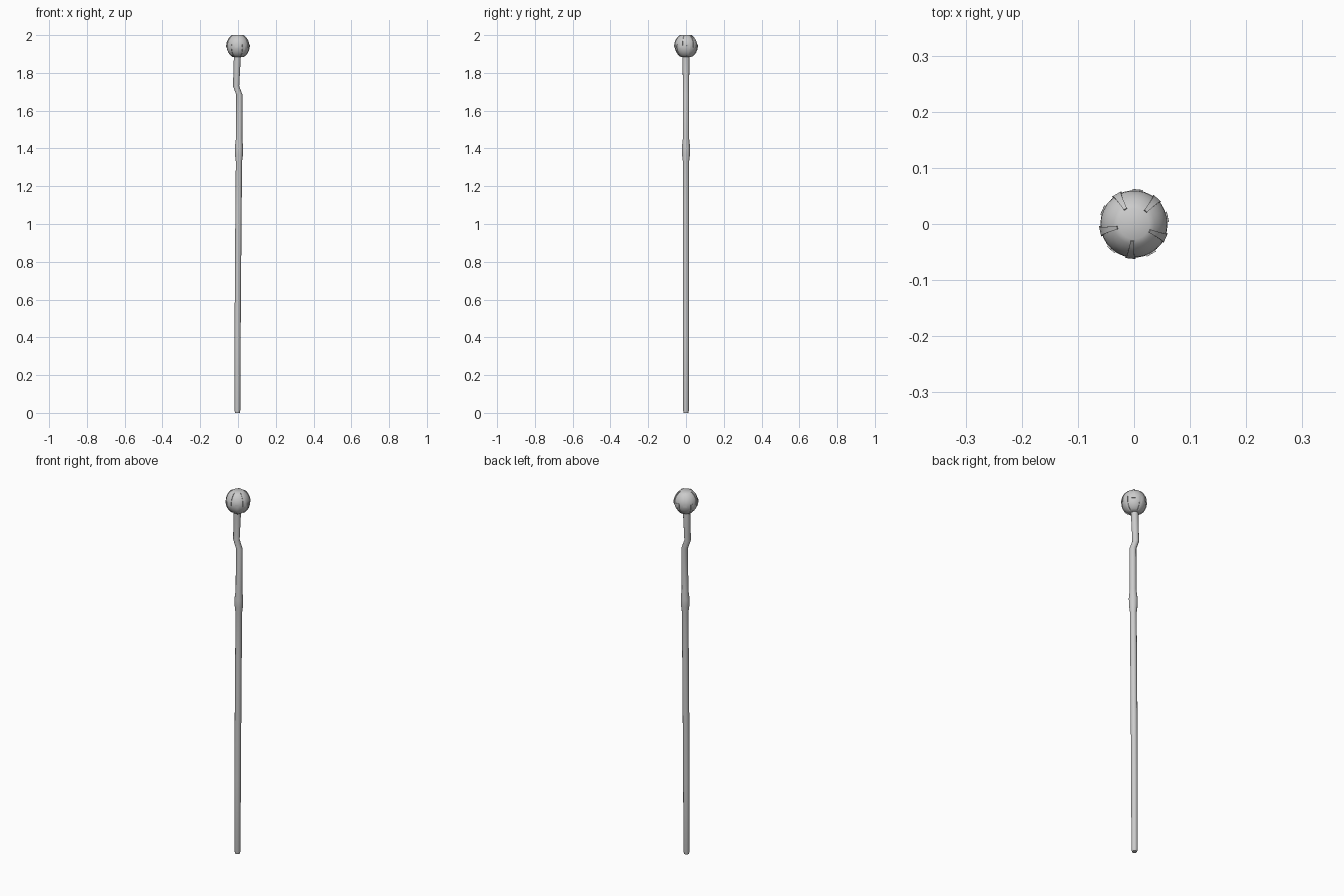
import bpy, bmesh
from math import sin, cos, pi, radians

if "Cube" in bpy.data.objects:
    bpy.data.objects.remove(bpy.data.objects["Cube"])


def finish(name, bm, angle=40):
    bmesh.ops.recalc_face_normals(bm, faces=bm.faces)
    me = bpy.data.meshes.new(name)
    bm.to_mesh(me)
    bm.free()
    ob = bpy.data.objects.new(name, me)
    bpy.context.collection.objects.link(ob)
    bpy.ops.object.select_all(action='DESELECT')
    ob.select_set(True)
    bpy.context.view_layer.objects.active = ob
    bpy.ops.object.shade_smooth_by_angle(angle=radians(angle))
    return ob


def stack_rings(name, rings, sides):
    """Skin a column of (x centre, z, radius) rings and cap both ends."""
    bm = bmesh.new()
    loops = [[bm.verts.new((x + r * cos(2 * pi * i / sides), r * sin(2 * pi * i / sides), z))
              for i in range(sides)] for x, z, r in rings]
    for a, b in zip(loops, loops[1:]):
        for i in range(sides):
            j = (i + 1) % sides
            bm.faces.new((a[i], a[j], b[j], b[i]))
    bm.faces.new(loops[0][::-1])
    bm.faces.new(loops[-1])
    return finish(name, bm)


# Gnarled shaft with a knot and a kink near the top
stack_rings("shaft", [
    (-0.003, 0.0, 0.0125), (-0.003, 0.012, 0.015), (-0.002, 0.4, 0.016),
    (0.0, 0.75, 0.0165), (0.003, 1.1, 0.0165), (0.005, 1.33, 0.0165),
    (0.005, 1.365, 0.021), (0.005, 1.405, 0.022), (0.006, 1.455, 0.0165),
    (0.007, 1.685, 0.0165), (-0.010, 1.73, 0.0165), (-0.003, 1.90, 0.0185)], 12)

# Ball head with flattened poles
CZ, R, RZ = 1.9425, 0.06, 0.0645
CAP = 63
lats = [radians(-CAP + 2 * CAP * i / 12) for i in range(13)]
stack_rings("ball_head", [(0, CZ + RZ * sin(t), R * cos(t)) for t in lats], 30)


def rib(name, azimuth, flip):
    """Raised tapered strip running from a pole cap past the equator."""
    bm = bmesh.new()
    rows = []
    for i in range(7):
        f = i / 6
        lat = radians(60 - 66 * f)
        half = 0.003 + 0.006 * f
        row = []
        for k, side in ((0.95, -1), (1.045, -1), (1.045, 1), (0.95, 1)):
            a = azimuth + side * half / (R * cos(lat))
            row.append(bm.verts.new((k * R * cos(lat) * cos(a), k * R * cos(lat) * sin(a),
                                     CZ + flip * k * RZ * sin(lat))))
        rows.append(row)
    for a, b in zip(rows, rows[1:]):
        for i in range(4):
            j = (i + 1) % 4
            bm.faces.new((a[i], a[j], b[j], b[i]))
    bm.faces.new(rows[0])
    bm.faces.new(rows[-1])
    finish(name, bm, 30)


# Five ribs from the top interleaved with five from below
for n in range(5):
    rib(f"upper_rib_{n}", radians(48 + 72 * n), 1)
    rib(f"lower_rib_{n}", radians(84 + 72 * n), -1)
